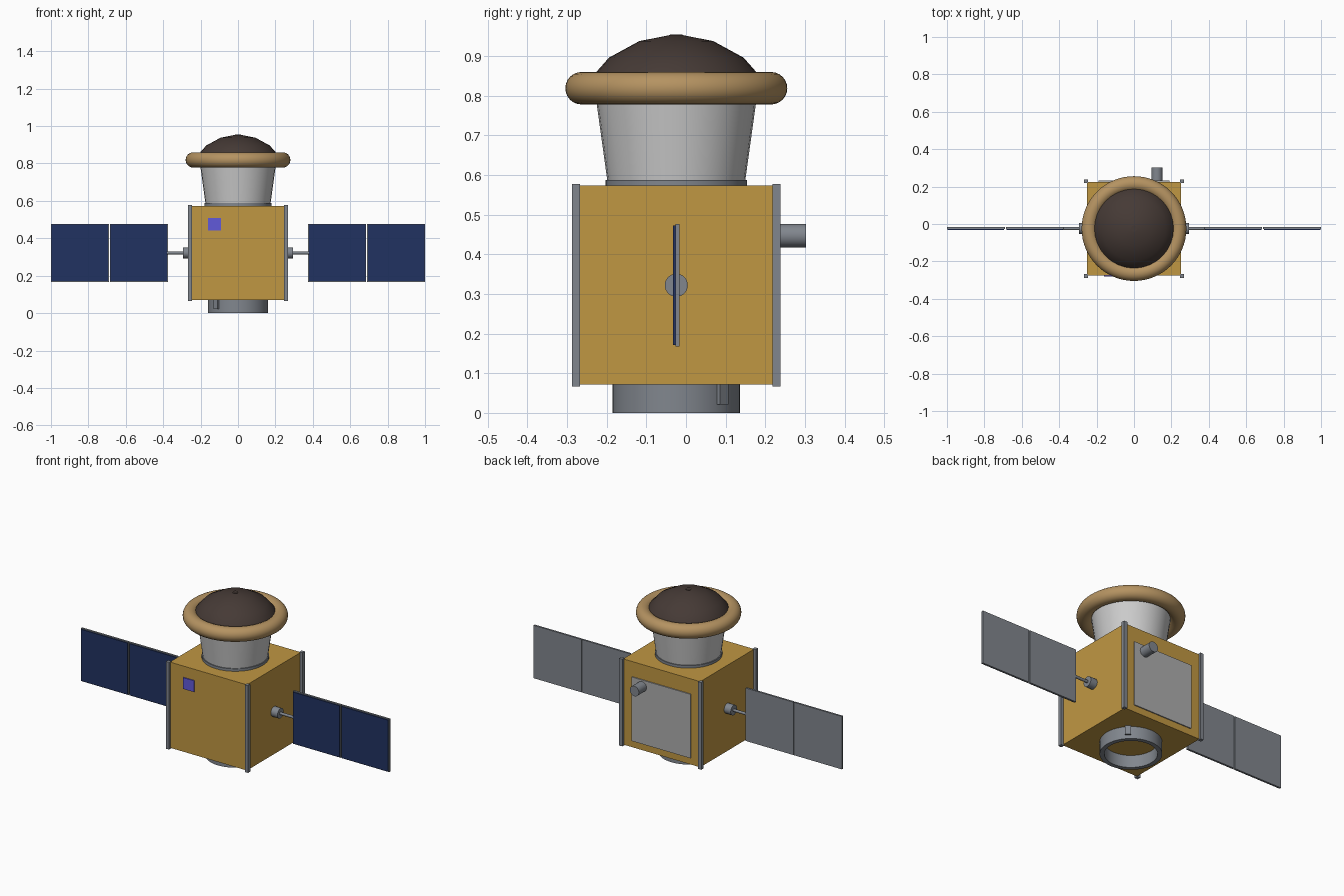
import bpy, bmesh, math
from mathutils import Vector

if "Cube" in bpy.data.objects:
    bpy.data.objects.remove(bpy.data.objects["Cube"])

CY = -0.0245          # y of the main axis
BZ = 0.322            # height of body centre and wing axis


def material(name, rgb):
    m = bpy.data.materials.new(name)
    m.diffuse_color = (*rgb, 1)
    m.use_nodes = True
    m.node_tree.nodes["Principled BSDF"].inputs["Base Color"].default_value = m.diffuse_color
    return m


gold = material("gold foil", (0.53, 0.31, 0.055))
metal = material("metal", (0.22, 0.24, 0.27))
light = material("light grey", (0.58, 0.58, 0.60))
radiator_grey = material("radiator grey", (0.42, 0.42, 0.42))
tan = material("tan", (0.46, 0.29, 0.12))
brown = material("brown", (0.06, 0.042, 0.036))
navy = material("solar blue", (0.015, 0.032, 0.12))
violet = material("violet", (0.12, 0.10, 0.70))


def box(name, lo, hi, mat):
    lo, hi = Vector(lo), Vector(hi)
    bpy.ops.mesh.primitive_cube_add(size=1, location=(lo + hi) / 2)
    o = bpy.context.object
    o.name = name
    o.scale = hi - lo
    bpy.ops.object.transform_apply(location=False, rotation=False, scale=True)
    o.data.materials.append(mat)
    return o


def rod(name, r, start, end, mat, sides=32):
    a, b = Vector(start), Vector(end)
    bpy.ops.mesh.primitive_cylinder_add(vertices=sides, radius=r, depth=(b - a).length,
                                        location=(a + b) / 2)
    o = bpy.context.object
    o.name = name
    o.rotation_euler = (b - a).to_track_quat('Z', 'Y').to_euler()
    o.data.materials.append(mat)
    bpy.ops.object.shade_smooth_by_angle(angle=math.radians(30))
    return o


def lathe(name, profile, mat, sides=48, closed=False, smooth=30):
    """Spin (radius, z) points about the main axis."""
    bm = bmesh.new()
    rings = [[bm.verts.new((r * math.cos(2 * math.pi * i / sides),
                            r * math.sin(2 * math.pi * i / sides), z))
              for i in range(sides)] for r, z in profile]
    pairs = list(zip(rings, rings[1:]))
    if closed:
        pairs.append((rings[-1], rings[0]))
    else:
        bm.faces.new(rings[0])
        bm.faces.new(rings[-1])
    for a, b in pairs:
        for i in range(sides):
            j = (i + 1) % sides
            bm.faces.new((a[i], a[j], b[j], b[i]))
    bmesh.ops.recalc_face_normals(bm, faces=bm.faces)
    me = bpy.data.meshes.new(name)
    bm.to_mesh(me)
    bm.free()
    o = bpy.data.objects.new(name, me)
    bpy.context.collection.objects.link(o)
    o.location.y = CY
    me.materials.append(mat)
    bpy.ops.object.select_all(action='DESELECT')
    o.select_set(True)
    bpy.context.view_layer.objects.active = o
    if smooth:
        bpy.ops.object.shade_smooth_by_angle(angle=math.radians(smooth))
    return o


# Body and corner rails
box("body", (-0.25, CY - 0.25, 0.071), (0.25, CY + 0.25, 0.573), gold)
for sx in (-1, 1):
    for sy in (-1, 1):
        x, y = sx * 0.256, CY + sy * 0.253
        box("corner_rail", (x - 0.0105, y - 0.0105, 0.066), (x + 0.0105, y + 0.0105, 0.577), metal)

# Open launch ring with two clamp blocks
lathe("launch_ring", [(0.161, 0), (0.161, 0.072), (0.137, 0.072), (0.137, 0)], metal, closed=True)
for a in (45, 225):
    t = math.radians(a)
    o = box("ring_clamp", (-0.009, -0.015, -0.025), (0.009, 0.015, 0.025), metal)
    o.location = (0.162 * math.cos(t), CY + 0.162 * math.sin(t), 0.046)
    o.rotation_euler.z = t

# Neck, rolled collar and dome
lathe("neck_flange", [(0.179, 0.571), (0.179, 0.588)], metal)
lathe("neck", [(0.174, 0.586), (0.205, 0.81)], light, sides=32)
bpy.ops.mesh.primitive_torus_add(location=(0, CY, 0.819), major_radius=0.239, minor_radius=0.041,
                                 major_segments=64, minor_segments=24)
collar = bpy.context.object
collar.name = "collar"
collar.data.materials.append(tan)
bpy.ops.object.shade_smooth_by_angle(angle=math.radians(40))
lathe("dome", [(0.226, 0.81), (0.214, 0.846), (0.170, 0.896), (0.093, 0.938), (0.016, 0.953)],
      brown, sides=32)
lathe("dome_cap", [(0.016, 0.950), (0.016, 0.955)], brown, sides=16)

# Front sensor, rear radiator and rear nozzle
box("front_sensor", (-0.16, CY - 0.256, 0.442), (-0.09, CY - 0.24, 0.508), violet)
box("radiator", (-0.19, CY + 0.24, 0.11), (0.19, CY + 0.256, 0.485), radiator_grey)
rod("rear_nozzle", 0.0295, (0.123, CY + 0.24, 0.447), (0.123, 0.303, 0.447), metal)

# Solar wings
for s in (-1, 1):
    rod("wing_hub", 0.029, (s * 0.24, CY, BZ), (s * 0.293, CY, BZ), metal)
    rod("wing_boom", 0.008, (s * 0.28, CY, BZ), (s * 0.385, CY, BZ), metal, 16)
    for x0, x1 in ((0.375, 0.685), (0.690, 1.0)):
        lo, hi = sorted((s * x0, s * x1))
        box("wing_panel", (lo, -0.027, 0.167), (hi, -0.016, 0.477), metal)
        box("solar_cells", (lo + 0.004, -0.033, 0.171), (hi - 0.004, -0.026, 0.473), navy)
